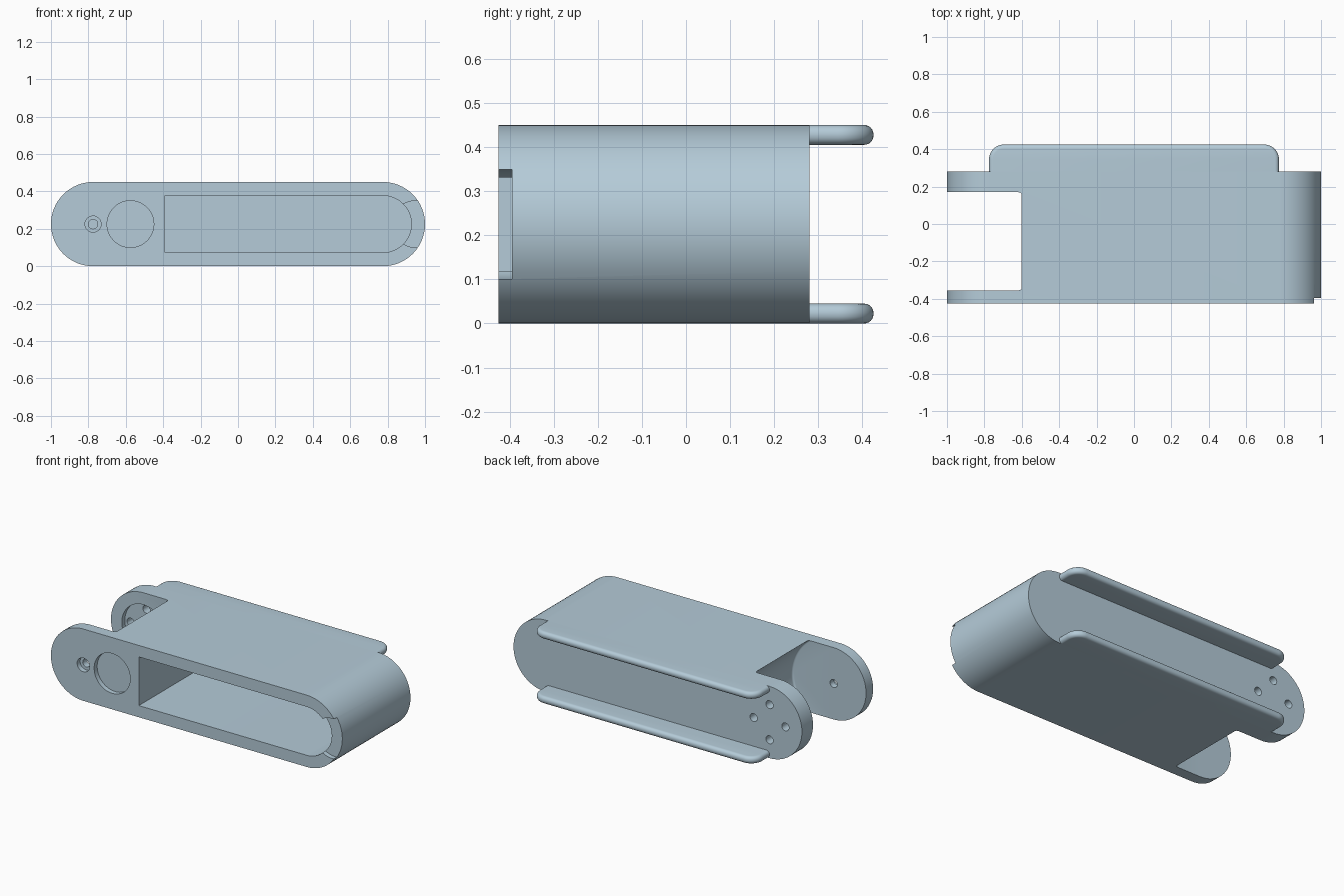
import bpy, bmesh, math

if "Cube" in bpy.data.objects:
    bpy.data.objects.remove(bpy.data.objects["Cube"], do_unlink=True)

PIVOT, MID, R = 0.775, 0.225, 0.225
FRONT, BACK = -0.425, 0.28

steel = bpy.data.materials.new("pale_steel_blue")
steel.use_nodes = True
colour = (0.46, 0.60, 0.69, 1)
steel.diffuse_color = colour
steel.node_tree.nodes["Principled BSDF"].inputs["Base Color"].default_value = colour


def arc(cx, cy, r, start, end, n=32):
    """Points along an arc, angles in degrees."""
    angles = [math.radians(start + (end - start) * i / n) for i in range(n + 1)]
    return [(cx + r * math.cos(a), cy + r * math.sin(a)) for a in angles]


def circle(cx, cy, r, n=48):
    return arc(cx, cy, r, 0, 360, n)[:-1]


def prism(name, outline, low, high, axis="y", bevel=0, skip=None):
    """Extrude an outline along y (outline in xz) or z (outline in xy)."""
    place = (lambda p, d: (p[0], d, p[1])) if axis == "y" else (lambda p, d: (p[0], p[1], d))
    bm = bmesh.new()
    bottom = [bm.verts.new(place(p, low)) for p in outline]
    top = [bm.verts.new(place(p, high)) for p in outline]
    caps = [bm.faces.new(bottom), bm.faces.new(top)]
    for i in range(len(outline)):
        j = (i + 1) % len(outline)
        bm.faces.new((bottom[i], bottom[j], top[j], top[i]))
    bmesh.ops.recalc_face_normals(bm, faces=bm.faces[:])
    if bevel:
        rim = [e for f in caps for e in f.edges
               if not (skip and all(skip(v.co) for v in e.verts))]
        bmesh.ops.bevel(bm, geom=rim, offset=bevel, segments=6, profile=0.5,
                        affect="EDGES", clamp_overlap=False)
    mesh = bpy.data.meshes.new(name)
    bm.to_mesh(mesh)
    bm.free()
    mesh.materials.append(steel)
    obj = bpy.data.objects.new(name, mesh)
    bpy.context.collection.objects.link(obj)
    return obj


def cut(target, outline, low, high, bevel=0):
    """Subtract a prism along y from the target and discard the cutter."""
    cutter = prism("cutter", outline, low, high, bevel=bevel)
    cutter.hide_render = True
    mod = target.modifiers.new("cut", "BOOLEAN")
    mod.operation, mod.solver, mod.object = "DIFFERENCE", "EXACT", cutter
    bpy.context.view_layer.update()
    graph = bpy.context.evaluated_depsgraph_get()
    result = bpy.data.meshes.new_from_object(target.evaluated_get(graph))
    target.modifiers.clear()
    target.data = result
    bpy.data.objects.remove(cutter, do_unlink=True)


def smooth(obj):
    bpy.ops.object.select_all(action="DESELECT")
    obj.select_set(True)
    bpy.context.view_layer.objects.active = obj
    bpy.ops.object.shade_smooth_by_angle(angle=math.radians(30))


# Main arm with round ends
body = prism("arm_body", arc(PIVOT, MID, R, -90, 90) + arc(-PIVOT, MID, R, 90, 270),
             FRONT, BACK)

# Joint gap between the two end plates
cut(body, circle(-PIVOT, MID, 0.285, 96), -0.355, 0.17, bevel=0.012)

# Deep pocket opening at the front
cut(body, [(-0.39, 0.378), (-0.39, 0.073)] + arc(PIVOT, MID, 0.152, -90, 90),
    FRONT - 0.1, 0.17)

# Finger notch at the pocket's round end
cut(body, circle(0.95, MID, 0.125), FRONT - 0.1, -0.395)

# Round recess and stepped pivot hole in the front plate
cut(body, circle(-0.575, MID, 0.125), FRONT - 0.1, -0.395)
cut(body, circle(-PIVOT, MID, 0.043), FRONT - 0.1, -0.395)
cut(body, circle(-PIVOT, MID, 0.025), FRONT - 0.1, -0.3)

# Disc seat inside the back plate, with four screw holes
cut(body, circle(-PIVOT, MID, 0.15), 0.1, 0.2)
for k in range(4):
    a = k * math.pi / 2
    cut(body, circle(-PIVOT + 0.11 * math.cos(a), MID + 0.11 * math.sin(a), 0.025, 24),
        0.1, BACK + 0.1)
smooth(body)

# Rounded rails along the back, top and bottom
tip, corner = 0.425, 0.08
plan = ([(-PIVOT, BACK), (PIVOT, BACK)]
        + arc(PIVOT - corner, tip - corner, corner, 0, 90, 12)
        + arc(corner - PIVOT, tip - corner, corner, 90, 180, 12))
for name, z in (("lower_rail", 0), ("upper_rail", 0.405)):
    smooth(prism(name, plan, z, z + 0.045, axis="z", bevel=0.021,
                 skip=lambda co: co.y < BACK + 0.001))
